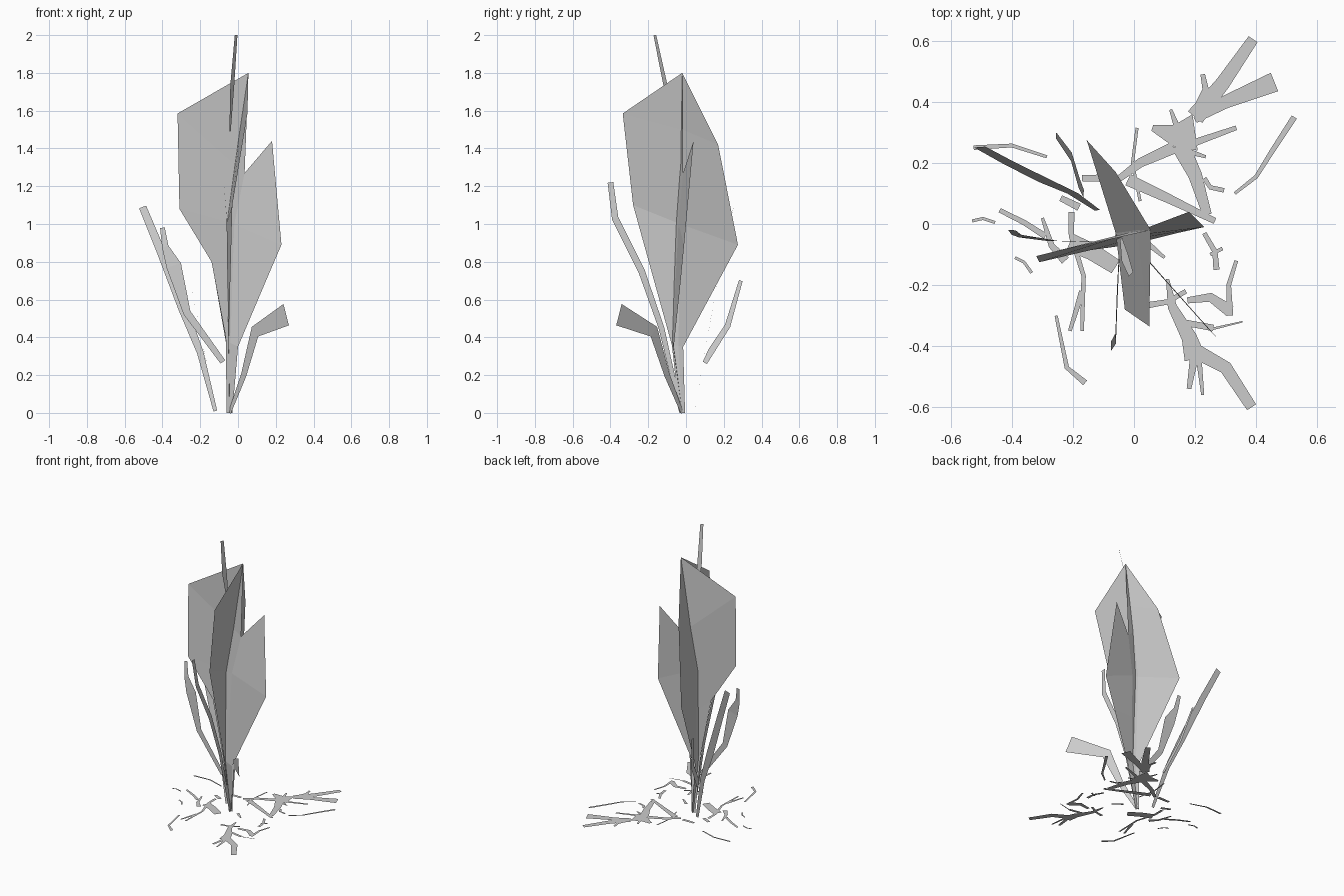
import bpy
from mathutils import Vector


def add_mesh(name, verts, faces):
    me = bpy.data.meshes.new(name)
    me.from_pydata([tuple(v) for v in verts], [], faces)
    me.update()
    ob = bpy.data.objects.new(name, me)
    bpy.context.collection.objects.link(ob)
    return ob


def strip_geometry(path, normal):
    """Flat ribbon along (x, y, z, width) points, facing along normal."""
    n = Vector(normal).normalized()
    pts = [Vector(p[:3]) for p in path]
    verts = []
    for i, p in enumerate(pts):
        t = pts[min(i + 1, len(pts) - 1)] - pts[max(i - 1, 0)]
        side = t.cross(n).normalized() * path[i][3] / 2
        verts += [p - side, p + side]
    faces = [(2 * i, 2 * i + 1, 2 * i + 3, 2 * i + 2) for i in range(len(pts) - 1)]
    return verts, faces


def stem(name, normal, path):
    add_mesh(name, *strip_geometry(path, normal))


def blade(name, rows, tip, halves):
    """Leaf from rows of (left, spine, right) points closing to a tip."""
    verts = [p for row in rows for p in row] + [tip]
    faces = []
    for r in range(len(rows) - 1):
        for c in (0, 1):
            a = 3 * r + c
            faces.append((a, a + 1, a + 4, a + 3))
    last = 3 * (len(rows) - 1)
    for c in halves:
        faces.append((last + c, last + c + 1, len(verts) - 1))
    add_mesh(name, verts, faces)


def litter(name, twigs):
    """Flat ground twigs: (start width, end width, [(x, y), ...])."""
    verts, faces = [], []
    for w0, w1, pts in twigs:
        k = len(pts) - 1
        path = [(x, y, 0.022, w0 + (w1 - w0) * i / k) for i, (x, y) in enumerate(pts)]
        v, f = strip_geometry(path, (0, 0, 1))
        faces += [tuple(j + len(verts) for j in q) for q in f]
        verts += v
    add_mesh(name, verts, faces)


# Two large crossing leaves
TIP = (0.055, -0.02, 1.8)
blade("side_leaf", [
    [(-0.045, -0.035, 0), (-0.045, -0.02, 0), (-0.045, -0.005, 0)],
    [(-0.05, -0.075, 0.36), (-0.05, -0.04, 0.355), (-0.06, -0.015, 0.35)],
    [(-0.03, -0.28, 1.1), (-0.06, -0.03, 1.0), (-0.155, 0.275, 0.89)],
    [(0.05, -0.335, 1.585), (0.01, -0.02, 1.5), (-0.06, 0.17, 1.42)],
], TIP, (0, 1))
blade("front_leaf", [
    [(-0.06, -0.02, 0), (-0.045, -0.02, 0), (-0.03, -0.02, 0)],
    [(-0.065, -0.075, 0.4), (-0.04, -0.07, 0.37), (0.0, -0.065, 0.35)],
    [(-0.14, -0.085, 0.8), (-0.03, -0.055, 0.7), (0.14, -0.03, 0.68)],
    [(-0.31, -0.125, 1.08), (-0.02, -0.04, 1.0), (0.23, -0.01, 0.89)],
    [(-0.32, -0.105, 1.585), (0.035, -0.015, 1.27), (0.18, 0.04, 1.44)],
], TIP, (0,))

# Narrow stems and top spike
stem("top_spike", (1, -1, 0), [(-0.01, -0.165, 2.0, 0.02), (-0.03, -0.11, 1.74, 0.03),
                               (-0.042, -0.05, 1.49, 0.01)])
stem("left_back_stem", (0, 1, -0.19), [
    (-0.505, 0.252, 1.09, 0.04), (-0.41, 0.2, 0.86, 0.045), (-0.29, 0.14, 0.55, 0.05),
    (-0.2, 0.1, 0.32, 0.035), (-0.12, 0.045, 0.01, 0.02)])
stem("left_front_stem", (0.1, 1, -0.2), [
    (-0.4, -0.02, 0.98, 0.025), (-0.385, -0.035, 0.88, 0.035), (-0.34, -0.045, 0.78, 0.08),
    (-0.27, -0.055, 0.53, 0.04), (-0.08, -0.06, 0.27, 0.03)])
stem("back_stem", (1, 0, 0.2), [
    (-0.255, 0.29, 0.7, 0.02), (-0.205, 0.22, 0.46, 0.03),
    (-0.18, 0.135, 0.33, 0.035), (-0.165, 0.1, 0.265, 0.025)])
stem("front_stem", (1, 0, 0.15), [
    (-0.075, -0.4, 1.22, 0.03), (-0.06, -0.375, 1.03, 0.035), (-0.055, -0.235, 0.75, 0.035),
    (-0.05, -0.13, 0.45, 0.03), (-0.045, -0.025, 0, 0.02)])
stem("right_short_leaf", (1, 1, 0), [
    (0.255, -0.355, 0.52, 0.12), (0.09, -0.17, 0.43, 0.07),
    (0.03, -0.1, 0.2, 0.04), (-0.045, -0.02, 0, 0.02)])
stem("small_sprig", (1, 0, 0), [(-0.075, -0.1, 1.24, 0.02), (-0.075, -0.085, 1.18, 0.04),
                                (-0.075, -0.065, 1.14, 0.01)])

# Ground twigs, back right
litter("back_right_twigs", [
    (0.035, 0.06, [(0.39, 0.605), (0.29, 0.46), (0.2, 0.35)]),
    (0.065, 0.02, [(0.46, 0.465), (0.3, 0.4), (0.2, 0.34)]),
    (0.015, 0.03, [(0.225, 0.49), (0.235, 0.44), (0.2, 0.36)]),
    (0.01, 0.02, [(0.12, 0.375), (0.14, 0.32)]),
    (0.02, 0.12, [(0.06, 0.315), (0.13, 0.29), (0.2, 0.3)]),
    (0.015, 0.025, [(0.335, 0.315), (0.18, 0.26)]),
    (0.01, 0.02, [(0.235, 0.22), (0.17, 0.24)]),
    (0.06, 0.03, [(0.15, 0.26), (0.2, 0.16), (0.24, 0.03)]),
    (0.04, 0.02, [(0.13, 0.25), (0.02, 0.2), (-0.06, 0.14)]),
    (0.02, 0.04, [(0.265, 0.01), (0.12, 0.08), (-0.02, 0.145)]),
    (0.015, 0.015, [(0.23, 0.15), (0.25, 0.12), (0.295, 0.11)]),
    (0.02, 0.01, [(0.525, 0.35), (0.45, 0.235), (0.4, 0.155), (0.33, 0.1)]),
])

# Ground twigs, front right
litter("front_right_twigs", [
    (0.015, 0.02, [(0.23, -0.03), (0.265, -0.09), (0.27, -0.15)]),
    (0.012, 0.012, [(0.29, -0.08), (0.25, -0.1)]),
    (0.012, 0.02, [(0.335, -0.12), (0.31, -0.2), (0.315, -0.3)]),
    (0.02, 0.04, [(0.175, -0.25), (0.25, -0.24), (0.315, -0.285)]),
    (0.005, 0.012, [(0.355, -0.32), (0.25, -0.345), (0.18, -0.33)]),
    (0.02, 0.015, [(0.05, -0.265), (0.11, -0.255), (0.17, -0.22)]),
    (0.01, 0.07, [(0.11, -0.18), (0.125, -0.27), (0.18, -0.37), (0.2, -0.44)]),
    (0.05, 0.035, [(0.19, -0.41), (0.3, -0.47), (0.385, -0.6)]),
    (0.03, 0.015, [(0.2, -0.42), (0.18, -0.54)]),
    (0.02, 0.01, [(0.21, -0.42), (0.225, -0.56)]),
    (0.02, 0.02, [(0.15, -0.32), (0.26, -0.34)]),
    (0.02, 0.01, [(0.04, -0.06), (0.1, -0.11)]),
])

# Ground twigs, left side
litter("left_twigs", [
    (0.015, 0.01, [(-0.525, 0.25), (-0.4, 0.257), (-0.285, 0.22)]),
    (0.01, 0.01, [(-0.53, 0.01), (-0.495, 0.018), (-0.455, 0.005)]),
    (0.015, 0.02, [(-0.44, 0.045), (-0.36, 0.005), (-0.29, -0.04)]),
    (0.01, 0.01, [(-0.39, -0.11), (-0.36, -0.125), (-0.335, -0.16)]),
    (0.02, 0.012, [(-0.205, 0.04), (-0.205, -0.04), (-0.165, -0.17), (-0.17, -0.35)]),
    (0.02, 0.012, [(-0.17, -0.22), (-0.21, -0.35)]),
    (0.01, 0.03, [(-0.3, 0.02), (-0.27, -0.07), (-0.225, -0.12)]),
    (0.06, 0.05, [(-0.21, -0.06), (-0.14, -0.09), (-0.06, -0.14)]),
    (0.02, 0.025, [(-0.24, 0.085), (-0.18, 0.055)]),
    (0.01, 0.02, [(-0.255, -0.3), (-0.22, -0.47), (-0.16, -0.52)]),
    (0.01, 0.01, [(0.01, 0.315), (-0.005, 0.2), (0.02, 0.075)]),
    (0.02, 0.025, [(-0.17, 0.15), (-0.08, 0.15)]),
])
